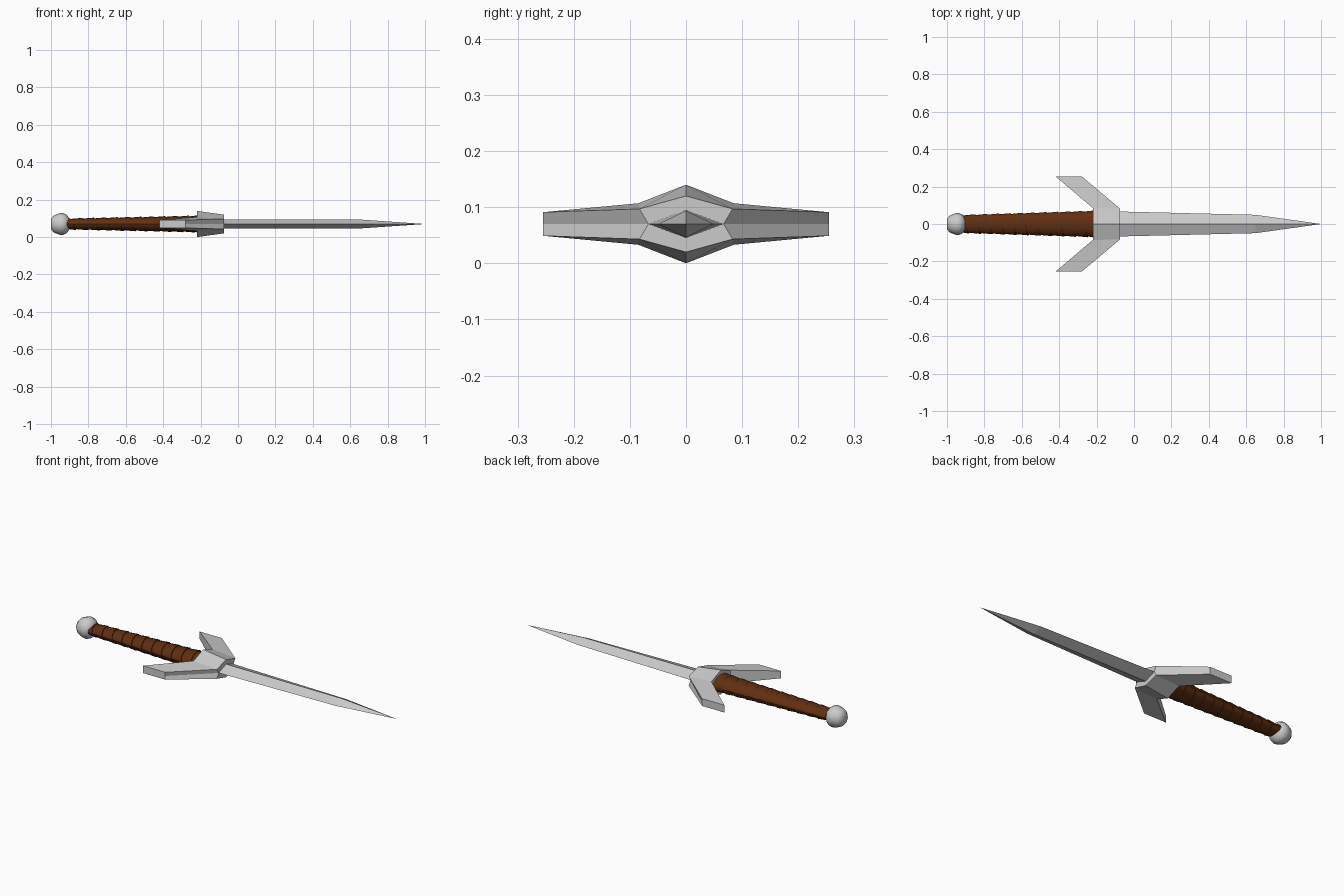
import bpy, bmesh, math

if "Cube" in bpy.data.objects:
    bpy.data.objects.remove(bpy.data.objects["Cube"])

MID = 0.07  # height of the dagger's axis


def make(name, verts, faces, mirror=False):
    """Mesh object on the axis; optionally a quarter mirrored in Y and Z."""
    me = bpy.data.meshes.new(name)
    me.from_pydata(verts, [], faces)
    me.update()
    ob = bpy.data.objects.new(name, me)
    ob.location.z = MID
    bpy.context.collection.objects.link(ob)
    if mirror:
        m = ob.modifiers.new("Mirror", 'MIRROR')
        m.use_axis = (False, True, True)
        m.merge_threshold = 0.0005
    return ob


def loft(name, rings, sides):
    """Elliptical rings (x, ry, rz) along X, capped at both ends."""
    verts = [(x, ry * math.cos(2 * math.pi * k / sides), rz * math.sin(2 * math.pi * k / sides))
             for x, ry, rz in rings for k in range(sides)]
    faces = [(i * sides + k, i * sides + (k + 1) % sides,
              (i + 1) * sides + (k + 1) % sides, (i + 1) * sides + k)
             for i in range(len(rings) - 1) for k in range(sides)]
    last = (len(rings) - 1) * sides
    faces += [tuple(range(sides)), tuple(range(last, last + sides))]
    ob = make(name, verts, faces)
    bm = bmesh.new()
    bm.from_mesh(ob.data)
    bmesh.ops.recalc_face_normals(bm, faces=bm.faces)
    bm.to_mesh(ob.data)
    bm.free()
    return ob


# Blade: diamond section with a straight taper and a sharp point
make("blade",
     [(-.09, 0, .025), (.65, 0, .024), (-.09, .067, 0), (.65, .049, 0), (1, 0, 0)],
     [(0, 1, 3, 2), (1, 4, 3)], True)

# Guard: peaked centre block with swept-back arms
make("guard",
     [(-.22, 0, .07), (-.075, 0, .05), (-.22, .085, .037), (-.075, .083, .027),
      (-.42, .255, .021), (-.28, .255, .021), (-.075, 0, 0), (-.075, .067, 0),
      (-.28, .255, 0), (-.42, .255, 0), (-.22, .085, 0), (-.22, 0, 0)],
     [(0, 1, 3, 2), (2, 3, 5, 4), (1, 6, 7, 3), (3, 7, 8, 5),
      (5, 8, 9, 4), (4, 9, 10, 2), (2, 10, 11, 0)], True)

# Grip: oval core with an overlapping spiral leather wrap
leather = bpy.data.materials.new("leather")
leather.diffuse_color = (0.12, 0.028, 0.006, 1)
leather.use_nodes = True
leather.node_tree.nodes["Principled BSDF"].inputs["Base Color"].default_value = leather.diffuse_color
X0, X1 = -0.915, -0.215


def grip_radii(x):
    t = (x - X0) / (X1 - X0)
    return 0.045 + 0.022 * t, 0.026 + 0.015 * t


core = loft("grip_core", [(X0, *grip_radii(X0)), (X1, *grip_radii(X1))], 16)
TURNS, SIDES = 11, 16
pitch = (X1 - X0) / TURNS
verts, faces = [], []
for i in range((TURNS + 1) * SIDES + 1):
    a = 2 * math.pi * i / SIDES
    start = X0 + pitch * (i / SIDES - 1)
    for dx, lift in ((0, 0.0005), (pitch, 0.005), (pitch, 0)):
        x = min(max(start + dx, X0), X1)
        ry, rz = grip_radii(x)
        verts.append((x, (ry + lift) * math.cos(a), (rz + lift) * math.sin(a)))
for i in range((TURNS + 1) * SIDES):
    for j in range(2):
        p = 3 * i + j
        faces.append((p, p + 1, p + 4, p + 3)[::-1])
wrap = make("grip_wrap", verts, faces)
for ob in (core, wrap):
    ob.data.materials.append(leather)

# Pommel: smooth rounded knob
pommel = loft("pommel", [(x, r, r) for x, r in (
    (-1, .028), (-.985, .045), (-.962, .055), (-.94, .06),
    (-.92, .052), (-.905, .036), (-.9, .02))], 16)
pommel.data.shade_smooth()

# Wrap is smooth with crisp seams
bpy.ops.object.select_all(action='DESELECT')
wrap.select_set(True)
bpy.context.view_layer.objects.active = wrap
bpy.ops.object.shade_smooth_by_angle(angle=math.radians(35))
